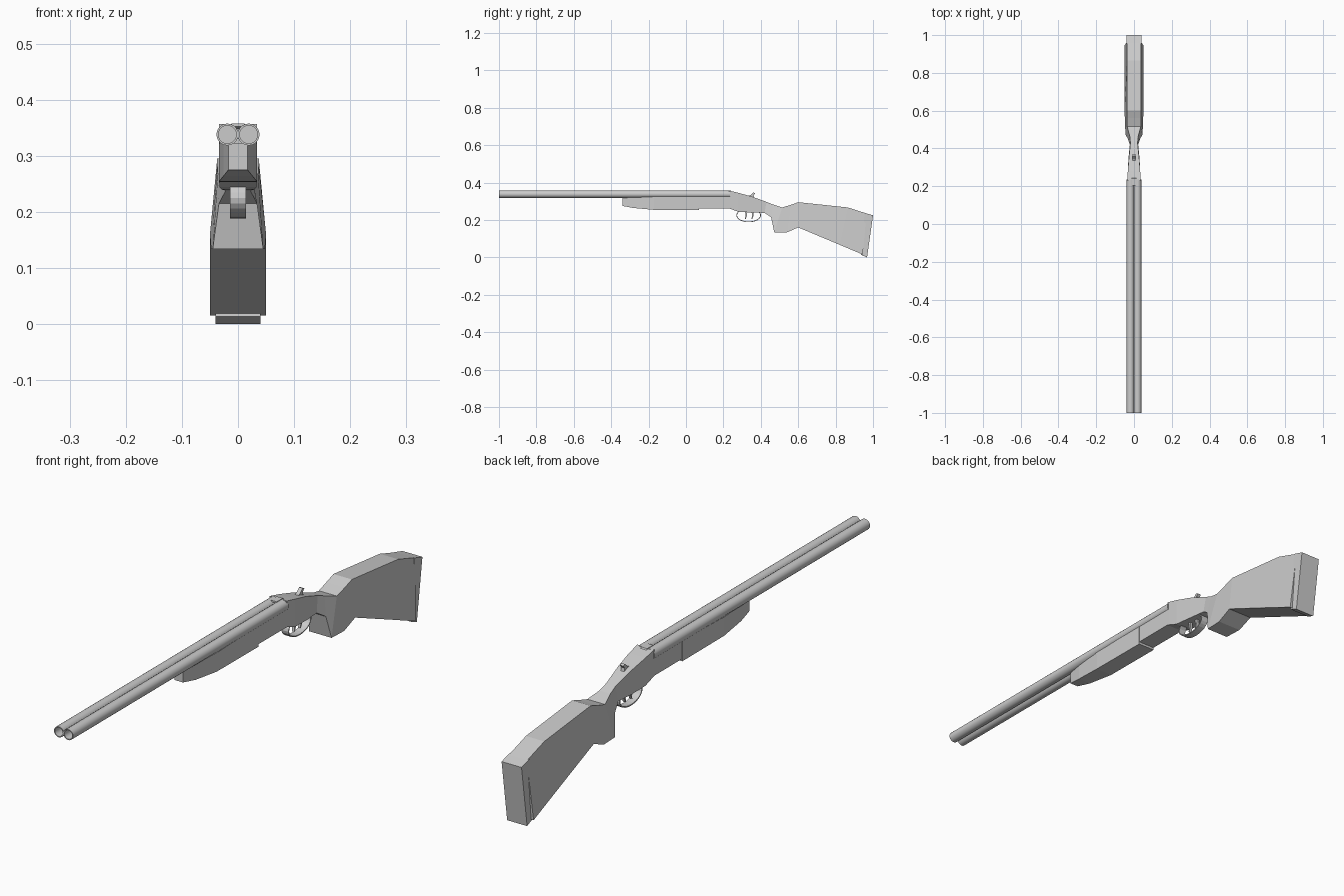
import bpy, bmesh, math

grey = bpy.data.materials.new("plain_grey")
grey.diffuse_color = (0.6, 0.6, 0.6, 1)


def finish(name, bm):
    bmesh.ops.recalc_face_normals(bm, faces=bm.faces)
    me = bpy.data.meshes.new(name)
    bm.to_mesh(me)
    bm.free()
    me.materials.append(grey)
    ob = bpy.data.objects.new(name, me)
    bpy.context.collection.objects.link(ob)
    return ob


def skin(bm, rings, closed=False):
    """Join rings of points with quads; cap the ends unless closed."""
    rs = [[bm.verts.new(p) for p in r] for r in rings]
    n = len(rs[0])
    for a, b in zip(rs, rs[1:] + rs[:1] if closed else rs[1:]):
        for i in range(n):
            j = (i + 1) % n
            bm.faces.new((a[i], a[j], b[j], b[i]))
    if not closed:
        bm.faces.new(rs[0])
        bm.faces.new(rs[-1])


def loft(name, sections):
    """Sections: top y, top z, bottom y, bottom z, top half width, bottom half width."""
    bm = bmesh.new()
    skin(bm, [[(-wt, yt, zt), (wt, yt, zt), (wb, yb, zb), (-wb, yb, zb)]
              for yt, zt, yb, zb, wt, wb in sections])
    return finish(name, bm)


def plate(name, outline, half):
    """Side outline (y, z) given thickness along x."""
    bm = bmesh.new()
    skin(bm, [[(x, y, z) for y, z in outline] for x in (-half, half)])
    return finish(name, bm)


# Twin hollow barrels
for side, x0 in (("left", -0.019), ("right", 0.019)):
    bm = bmesh.new()
    rings = []
    for r, y in ((0.0195, 0.235), (0.0195, -1), (0.016, -1), (0.016, -0.2)):
        rings.append([(x0 + r * math.cos(2 * math.pi * i / 20), y,
                       0.338 + r * math.sin(2 * math.pi * i / 20)) for i in range(20)])
    skin(bm, rings)
    ob = finish(side + "_barrel", bm)
    bpy.context.view_layer.objects.active = ob
    ob.select_set(True)
    bpy.ops.object.shade_smooth_by_angle(angle=math.radians(40))
    ob.select_set(False)

# Fore-end under the barrels
loft("fore_end", [
    (-0.34, 0.322, -0.34, 0.275, 0.017, 0.017),
    (-0.28, 0.322, -0.28, 0.264, 0.026, 0.026),
    (-0.17, 0.322, -0.17, 0.254, 0.034, 0.034),
    (0.07, 0.33, 0.07, 0.253, 0.034, 0.034)])

# Receiver: low part under the barrels, tall part running back to the neck
loft("receiver_bar", [
    (-0.18, 0.331, -0.18, 0.262, 0.033, 0.033),
    (0.235, 0.331, 0.235, 0.262, 0.034, 0.034)])
loft("receiver", [
    (0.23, 0.357, 0.23, 0.262, 0.034, 0.034),
    (0.28, 0.345, 0.28, 0.244, 0.033, 0.033),
    (0.35, 0.326, 0.35, 0.24, 0.027, 0.029),
    (0.43, 0.297, 0.42, 0.238, 0.019, 0.022)])
plate("top_latch", [(0.205, 0.352), (0.205, 0.358), (0.24, 0.358), (0.25, 0.345)], 0.012)

# Thumb lever
plate("thumb_lever", [(0.325, 0.325), (0.345, 0.333), (0.36, 0.347), (0.37, 0.343),
                      (0.362, 0.333), (0.365, 0.318)], 0.007)

# Stock with pistol grip
loft("stock", [
    (0.43, 0.297, 0.42, 0.238, 0.019, 0.022),
    (0.465, 0.283, 0.455, 0.215, 0.022, 0.034),
    (0.515, 0.267, 0.472, 0.134, 0.036, 0.045),
    (0.56, 0.281, 0.54, 0.134, 0.037, 0.048),
    (0.60, 0.295, 0.60, 0.16, 0.037, 0.05),
    (0.865, 0.267, 0.82, 0.068, 0.037, 0.05),
    (0.965, 0.235, 0.945, 0.015, 0.037, 0.05)])

# Butt plate
loft("butt_plate", [
    (0.955, 0.238, 0.935, 0.014, 0.04, 0.04),
    (1.0, 0.225, 0.968, 0.0, 0.04, 0.04)])

# Trigger guard: flat oval band
bm = bmesh.new()
rings = []
for i in range(24):
    c, s = math.cos(2 * math.pi * i / 24), math.sin(2 * math.pi * i / 24)
    rings.append([(x, 0.335 + (0.066 - t) * c, 0.225 + (0.037 - t) * s)
                  for x, t in ((-0.014, 0), (0.014, 0), (0.014, 0.004), (-0.014, 0.004))])
skin(bm, rings, closed=True)
finish("trigger_guard", bm)

# Two triggers
for i, y in enumerate((0.315, 0.35)):
    plate("trigger_%d" % (i + 1), [(y, 0.245), (y + 0.012, 0.245), (y + 0.012, 0.225),
                                   (y + 0.004, 0.205), (y, 0.205), (y + 0.004, 0.225)], 0.005)
